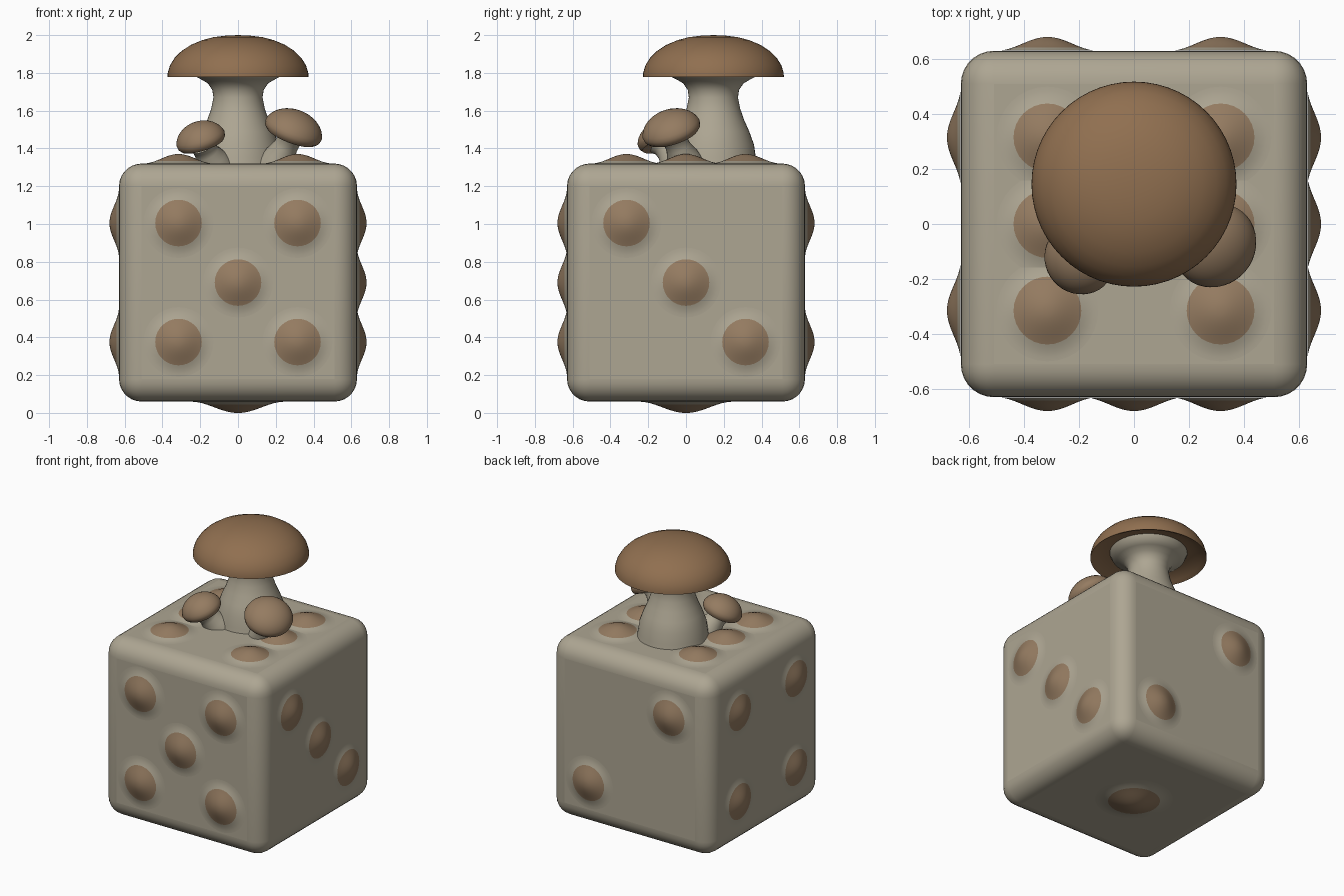
import bpy, bmesh, math
from mathutils import Vector

if "Cube" in bpy.data.objects:
    bpy.data.objects.remove(bpy.data.objects["Cube"])


def material(name, rgb):
    m = bpy.data.materials.new(name)
    m.diffuse_color = (*rgb, 1)
    m.use_nodes = True
    m.node_tree.nodes["Principled BSDF"].inputs["Base Color"].default_value = m.diffuse_color
    return m


STONE = material("pale_stone", (0.42, 0.38, 0.29))
BROWN = material("cap_brown", (0.28, 0.16, 0.08))
PIP = material("pip_brown", (0.30, 0.20, 0.12))


def finish(ob, angle=50):
    bpy.ops.object.select_all(action='DESELECT')
    ob.select_set(True)
    bpy.context.view_layer.objects.active = ob
    bpy.ops.object.shade_smooth_by_angle(angle=math.radians(angle))


def lathe(name, profile, mats, loc, axis=(0, 0, 1), sides=40, split=None):
    """Revolve (radius, height) points round an axis; bands from index split on use mats[1]."""
    bm = bmesh.new()
    rings = []
    for r, h in profile:
        if r == 0:
            rings.append([bm.verts.new((0, 0, h))] * sides)
        else:
            rings.append([bm.verts.new((r * math.cos(2 * math.pi * i / sides),
                                        r * math.sin(2 * math.pi * i / sides), h))
                          for i in range(sides)])
    for k, (a, b) in enumerate(zip(rings, rings[1:])):
        for i in range(sides):
            j = (i + 1) % sides
            f = bm.faces.new(list(dict.fromkeys((a[i], a[j], b[j], b[i]))))
            f.material_index = 1 if split is not None and k >= split else 0
    bmesh.ops.recalc_face_normals(bm, faces=bm.faces)
    # open surfaces: make the last band face outward along the axis
    bm.faces.ensure_lookup_table()
    if bm.faces[-1].normal.z < 0:
        bmesh.ops.reverse_faces(bm, faces=bm.faces)
    me = bpy.data.meshes.new(name)
    bm.to_mesh(me)
    bm.free()
    for m in mats:
        me.materials.append(m)
    ob = bpy.data.objects.new(name, me)
    bpy.context.collection.objects.link(ob)
    ob.location = loc
    ob.rotation_euler = Vector(axis).to_track_quat('Z', 'Y').to_euler()
    finish(ob)
    return ob


# Die body with rounded edges
H, CZ, D = 0.63, 0.69, 0.315
bpy.ops.mesh.primitive_cube_add(size=2 * H, location=(0, 0, CZ))
body = bpy.context.object
body.name = "die_body"
body.data.materials.append(STONE)
bev = body.modifiers.new("round", 'BEVEL')
bev.width, bev.segments = 0.12, 7
finish(body)


# Raised pips: soft bumps that flare into each face
def pip(name, normal, a, b, radius=0.185, height=0.05):
    n = Vector(normal)
    u, v = {'x': ((0, 1, 0), (0, 0, 1)), 'y': ((1, 0, 0), (0, 0, 1)),
            'z': ((1, 0, 0), (0, 1, 0))}["xyz"[[abs(c) for c in n].index(1)]]
    loc = Vector((0, 0, CZ)) + n * H + Vector(u) * a + Vector(v) * b
    steps = 12
    prof = [(radius * (1 - k / steps),
             height * (0.5 - 0.5 * math.cos(math.pi * k / steps)) + 0.0005)
            for k in range(steps)] + [(0, height)]
    lathe(name, prof, (STONE, PIP), loc, n, 32, 4)


corners = [(-D, -D), (D, -D), (-D, D), (D, D)]
faces = {
    "front": ((0, -1, 0), corners + [(0, 0)]),
    "right": ((1, 0, 0), [(-D, D), (0, 0), (D, -D)]),
    "left": ((-1, 0, 0), corners),
    "back": ((0, 1, 0), [(-D, D), (D, -D)]),
    "top": ((0, 0, 1), corners + [(-D, 0), (D, 0)]),
}
for side, (n, spots) in faces.items():
    for i, (a, b) in enumerate(spots):
        pip(f"{side}_pip_{i + 1}", n, a, b)
pip("bottom_pip", (0, 0, -1), 0, 0, 0.25, 0.06)

# Main mushroom: flared stem and hollow dome cap
MX, MY = 0, 0.145
lathe("main_stem", [(0.235, 1.30), (0.225, 1.35), (0.215, 1.42), (0.19, 1.49),
                    (0.163, 1.55), (0.142, 1.61), (0.13, 1.67), (0.136, 1.71),
                    (0.16, 1.745), (0.20, 1.768), (0.235, 1.785), (0.25, 1.82),
                    (0, 1.84)], (STONE,), (MX, MY, 0))
lathe("main_cap", [(0, 1.83), (0.22, 1.82), (0.30, 1.815), (0.345, 1.79), (0.373, 1.777),
                   (0.372, 1.80), (0.36, 1.84), (0.335, 1.88), (0.30, 1.915),
                   (0.25, 1.948), (0.19, 1.973), (0.13, 1.989), (0.065, 1.997),
                   (0, 2.0)], (BROWN,), (MX, MY, 0), sides=56)


# Small side mushrooms leaning out from the stem base
def small_mushroom(name, base, rim, axis, r, h):
    prof = [(0, 0.02), (r * 0.6, 0.0), (r * 0.88, -0.008), (r * 0.98, 0.008)]
    for k in range(1, 11):
        t = math.pi / 2 * k / 10
        prof.append((r * 1.02 * math.cos(t) if k < 10 else 0, 0.012 + (h - 0.012) * math.sin(t)))
    lathe(name + "_cap", prof, (PIP,), rim, axis)
    base, rim = Vector(base), Vector(rim)
    d = rim - base
    n = d.length
    lathe(name + "_stem", [(0.10, -0.02), (0.085, n * 0.3), (0.065, n * 0.6), (0.065, n * 0.85),
                           (0.08, n), (0, n + 0.01)], (STONE,), base, d, 24)


small_mushroom("right_small", (0.20, 0.0, 1.31), (0.285, -0.07, 1.475),
               (0.38, -0.32, 1), 0.157, 0.13)
small_mushroom("left_small", (-0.13, -0.04, 1.31), (-0.19, -0.12, 1.425),
               (-0.32, -0.28, 1), 0.132, 0.12)
